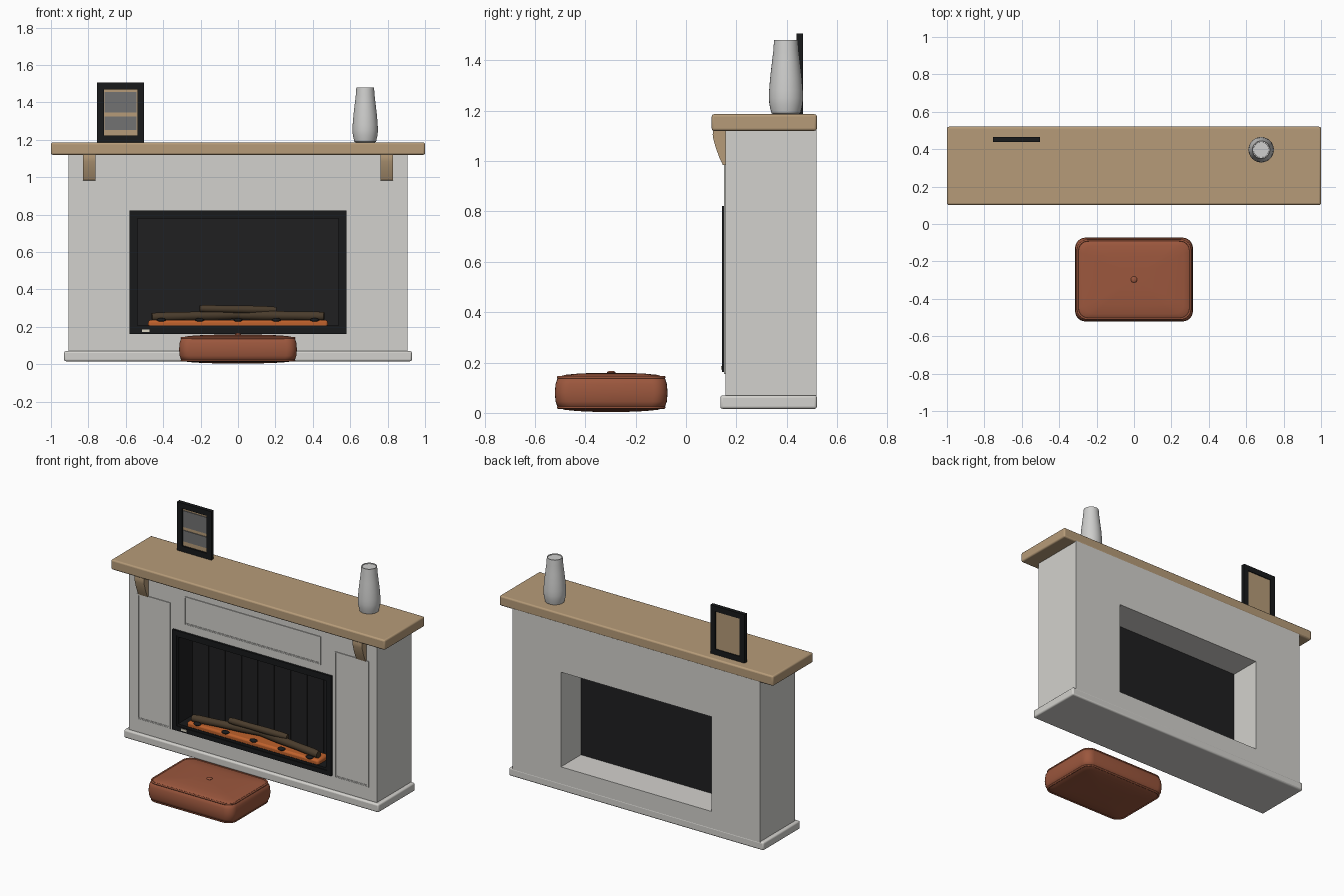
import bpy, bmesh, math
from mathutils import Vector

if "Cube" in bpy.data.objects:
    bpy.data.objects.remove(bpy.data.objects["Cube"])


def material(name, rgb):
    m = bpy.data.materials.new(name)
    m.diffuse_color = (*rgb, 1)
    m.use_nodes = True
    m.node_tree.nodes["Principled BSDF"].inputs["Base Color"].default_value = m.diffuse_color
    return m


PAINT = material("warm_white_paint", (0.65, 0.64, 0.61))
WOOD = material("light_oak", (0.47, 0.33, 0.19))
BLACK = material("black_metal", (0.009, 0.010, 0.011))
CHARCOAL = material("charcoal", (0.014, 0.014, 0.015))
EMBER = material("ember_orange", (0.52, 0.12, 0.025))
BARK = material("bark_brown", (0.068, 0.045, 0.025))
LEATHER = material("tan_leather", (0.33, 0.095, 0.047))
CERAMIC = material("pale_ceramic", (0.62, 0.62, 0.61))
PHOTO = material("photo_grey", (0.17, 0.17, 0.17))
CREAM = material("cream_label", (0.70, 0.66, 0.55))


def finish(name, bm, mat, bevel=0, segments=3, smooth=False):
    bmesh.ops.recalc_face_normals(bm, faces=bm.faces)
    me = bpy.data.meshes.new(name)
    bm.to_mesh(me)
    bm.free()
    me.materials.append(mat)
    ob = bpy.data.objects.new(name, me)
    bpy.context.collection.objects.link(ob)
    if bevel:
        b = ob.modifiers.new("soft_edges", "BEVEL")
        b.width, b.segments = bevel, segments
    if smooth or bevel:
        bpy.ops.object.select_all(action="DESELECT")
        ob.select_set(True)
        bpy.context.view_layer.objects.active = ob
        bpy.ops.object.shade_smooth_by_angle(angle=math.radians(40))
    return ob


def box(name, x, y, z, mat, bevel=0, segments=3):
    bm = bmesh.new()
    bmesh.ops.create_cube(bm, size=1)
    for v in bm.verts:
        v.co = [(a + b) / 2 + c * (b - a) for (a, b), c in zip((x, y, z), v.co)]
    return finish(name, bm, mat, bevel, segments)


def ring(name, outer, inner, y, mat):
    """Rectangular frame standing in the xz plane; rects are (x0, x1, z0, z1)."""
    bm = bmesh.new()
    loops = []
    for (x0, x1, z0, z1), d in ((outer, y[0]), (inner, y[0]), (inner, y[1]), (outer, y[1])):
        loops.append([bm.verts.new((px, d, pz)) for px, pz in ((x0, z0), (x1, z0), (x1, z1), (x0, z1))])
    for k in range(4):
        a, b = loops[k], loops[(k + 1) % 4]
        for i in range(4):
            j = (i + 1) % 4
            bm.faces.new((a[i], a[j], b[j], b[i]))
    return finish(name, bm, mat)


def shrink(r, w):
    return (r[0] + w, r[1] - w, r[2] + w, r[3] - w)


def stack(name, loops, mat):
    """Skin a list of closed point loops and cap both ends."""
    bm = bmesh.new()
    rows = [[bm.verts.new(p) for p in lp] for lp in loops]
    n = len(rows[0])
    for a, b in zip(rows, rows[1:]):
        for i in range(n):
            bm.faces.new((a[i], a[(i + 1) % n], b[(i + 1) % n], b[i]))
    bm.faces.new(rows[0][::-1])
    bm.faces.new(rows[-1])
    return finish(name, bm, mat, smooth=True)


# Surround with a through opening, plinth and mantel shelf
ring("surround", (-0.905, 0.905, 0.05, 1.125), (-0.55, 0.55, 0.175, 0.80), (0.156, 0.519), PAINT)
box("plinth", (-0.93, 0.93), (0.136, 0.52), (0.016, 0.07), PAINT, 0.01)
box("mantel_shelf", (-1, 1), (0.102, 0.52), (1.12, 1.186), WOOD, 0.01)

# Panel mouldings
for label, rect in (("left", (-0.847, -0.602, 0.155, 0.987)), ("right", (0.602, 0.847, 0.155, 0.987)),
                    ("centre", (-0.497, 0.497, 0.87, 1.057))):
    ring(label + "_panel_moulding", rect, shrink(rect, 0.006), (0.151, 0.158), PAINT)
    ring(label + "_panel_inner_bead", shrink(rect, 0.006), shrink(rect, 0.013), (0.153, 0.158), PAINT)

# Corbels under the shelf
side = [(0.158, 1.122), (0.108, 1.122), (0.106, 1.105), (0.109, 1.085), (0.119, 1.05),
        (0.132, 1.015), (0.146, 0.985), (0.158, 0.98)]
for label, x0 in (("left", -0.83), ("right", 0.762)):
    stack(label + "_corbel", [[(x, y, z) for y, z in side] for x in (x0, x0 + 0.068)], WOOD)

# Electric firebox: front frame, lining, planked back
face = (-0.58, 0.58, 0.162, 0.822)
ring("firebox_frame", face, shrink(face, 0.03), (0.142, 0.157), BLACK)
ring("firebox_inner_trim", shrink(face, 0.03), shrink(face, 0.042), (0.148, 0.162), BLACK)
ring("firebox_lining", (-0.552, 0.552, 0.173, 0.802), (-0.54, 0.54, 0.19, 0.785), (0.16, 0.306), CHARCOAL)
box("firebox_back", (-0.55, 0.55), (0.300, 0.310), (0.175, 0.80), CHARCOAL)
w = 1.08 / 9
for i in range(9):
    x = -0.54 + i * w
    box(f"back_plank_{i + 1}", (x + 0.002, x + w - 0.002), (0.294, 0.301), (0.19, 0.785), CHARCOAL)
box("control_label", (-0.512, -0.472), (0.139, 0.143), (0.172, 0.186), CREAM)

# Ember bed, stones and logs
box("ember_bed", (-0.48, 0.48), (0.150, 0.265), (0.190, 0.236), EMBER, 0.012, 2)
box("ember_bed_sill", (-0.54, 0.54), (0.147, 0.295), (0.185, 0.207), BLACK)
for i, x in enumerate((-0.41, -0.205, 0, 0.205, 0.41)):
    bm = bmesh.new()
    bmesh.ops.create_uvsphere(bm, u_segments=12, v_segments=8, radius=1)
    for v in bm.verts:
        v.co = (x + v.co.x * 0.026, 0.162 + v.co.y * 0.018, 0.236 + v.co.z * 0.011)
    finish(f"ember_stone_{i + 1}", bm, BLACK, smooth=True)


def log(name, start, end, radius):
    a, b = Vector(start), Vector(end)
    axis = (b - a).normalized()
    u = axis.cross(Vector((0, 0, 1))).normalized()
    v = u.cross(axis)
    loops = []
    for t, s in ((0, 0.85), (0.08, 1.0), (0.35, 0.92), (0.65, 1.04), (0.92, 0.95), (1, 0.8)):
        loops.append([a.lerp(b, t) + radius * s * (u * math.cos(k * math.tau / 10) + v * math.sin(k * math.tau / 10))
                      for k in range(10)])
    stack(name, loops, BARK)


log("left_log", (-0.46, 0.185, 0.253), (0.04, 0.235, 0.266), 0.025)
log("right_log", (0.46, 0.185, 0.257), (-0.04, 0.240, 0.264), 0.026)
log("top_log", (-0.205, 0.205, 0.298), (0.205, 0.225, 0.290), 0.021)

# Picture frame on the shelf: backing, print and stripes
pic = (-0.753, -0.502, 1.186, 1.506)
hole = shrink(pic, 0.036)
ring("picture_frame", pic, hole, (0.438, 0.464), BLACK)
box("picture_backing", (hole[0], hole[1]), (0.450, 0.458), (hole[2], hole[3]), WOOD)
box("photo_upper", (-0.713, -0.542), (0.445, 0.451), (1.347, 1.455), PHOTO)
box("photo_lower", (-0.713, -0.542), (0.445, 0.451), (1.252, 1.325), PHOTO)

# Vase
profile = [(0.050, 1.186), (0.058, 1.190), (0.061, 1.203), (0.066, 1.225), (0.068, 1.25), (0.067, 1.28),
           (0.063, 1.33), (0.056, 1.39), (0.050, 1.44), (0.048, 1.472), (0.047, 1.48), (0.042, 1.48), (0.041, 1.476)]
stack("vase", [[(0.68 + r * math.cos(k * math.tau / 32), 0.397 + r * math.sin(k * math.tau / 32), z)
                for k in range(32)] for r, z in profile], CERAMIC)


# Floor cushion: rounded rectangles stacked into a domed pouf
CY = -0.297


def rounded(inset, z, scale=1):
    hx, hy, r = 0.315 - inset, 0.224 - inset, 0.055
    pts = []
    for q, (sx, sy) in enumerate(((1, 1), (-1, 1), (-1, -1), (1, -1))):
        for k in range(7):
            t = (q + k / 6) * math.pi / 2
            pts.append((scale * (sx * (hx - r) + r * math.cos(t)),
                        CY + scale * (sy * (hy - r) + r * math.sin(t)), z))
    return pts


sections = [(0.02, 0.004, 0.3), (0.02, 0.007, 0.65), (0.02, 0.012, 0.9), (0.022, 0.018, 1), (0.010, 0.026, 1),
            (0.003, 0.045, 1), (0, 0.08, 1), (0.003, 0.115, 1), (0.010, 0.136, 1), (0.022, 0.145, 1),
            (0.02, 0.151, 0.9), (0.02, 0.156, 0.65), (0.02, 0.159, 0.3)]
stack("floor_cushion", [rounded(*s) for s in sections], LEATHER)

# Piping seams around the cushion
for label, z in (("lower", 0.022), ("upper", 0.141)):
    cu = bpy.data.curves.new(label + "_piping", "CURVE")
    cu.dimensions = "3D"
    cu.bevel_depth, cu.bevel_resolution = 0.006, 2
    pts = rounded(0.014, z)
    sp = cu.splines.new("POLY")
    sp.points.add(len(pts) - 1)
    for p, co in zip(sp.points, pts):
        p.co = (*co, 1)
    sp.use_cyclic_u = True
    cu.materials.append(LEATHER)
    bpy.context.collection.objects.link(bpy.data.objects.new(label + "_piping", cu))

# Cushion button
bm = bmesh.new()
bmesh.ops.create_uvsphere(bm, u_segments=16, v_segments=8, radius=1)
for v in bm.verts:
    v.co = (v.co.x * 0.017, CY + v.co.y * 0.017, 0.160 + v.co.z * 0.007)
finish("cushion_button", bm, LEATHER, smooth=True)
